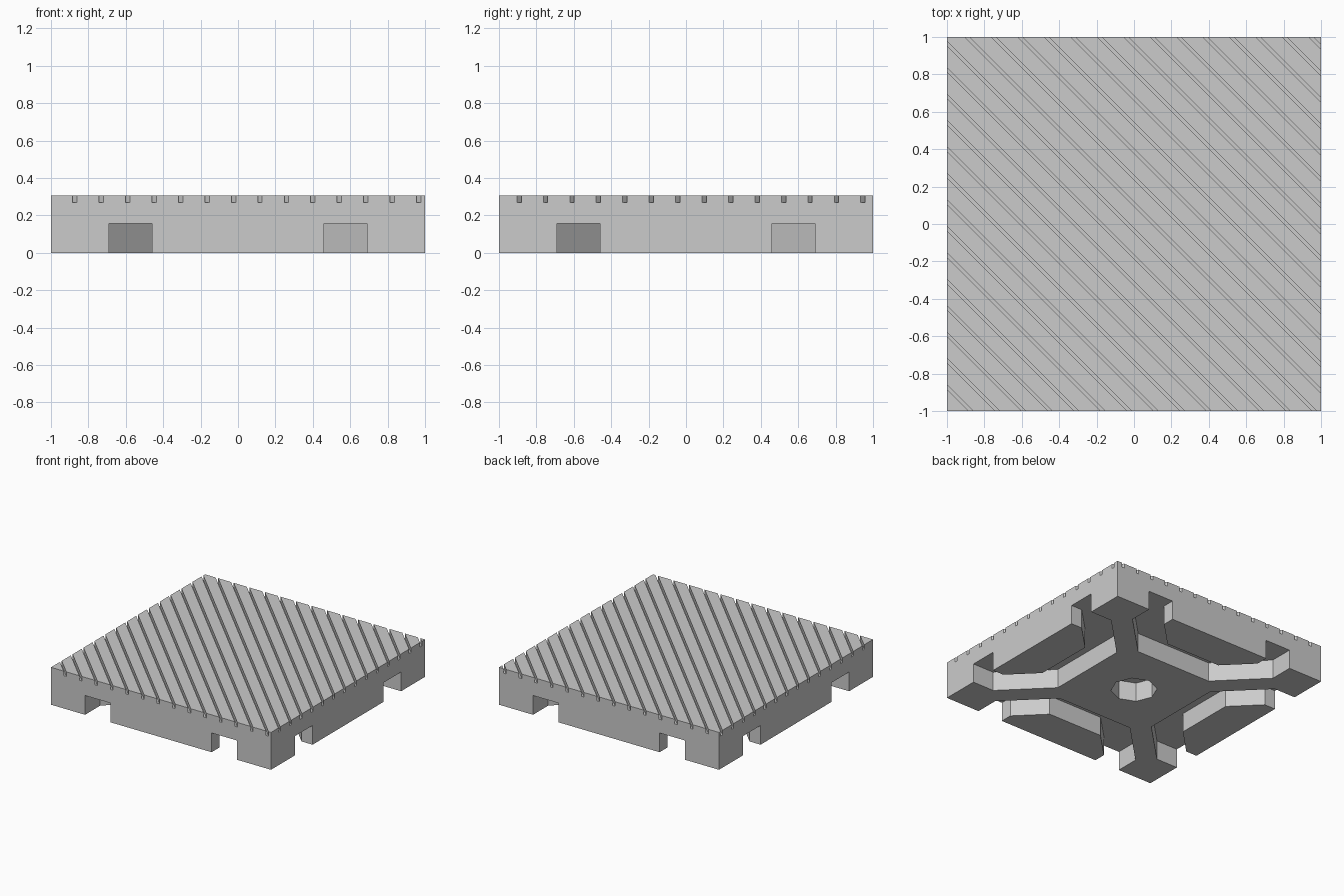
import bpy, bmesh, math
from mathutils import Matrix, Vector

if "Cube" in bpy.data.objects:
    bpy.data.objects.remove(bpy.data.objects["Cube"], do_unlink=True)

HEIGHT, CHANNEL_TOP, GROOVE_FLOOR = 0.307, 0.158, 0.27

grey = bpy.data.materials.new("plain grey")
grey.use_nodes = True
grey.diffuse_color = (0.6, 0.6, 0.6, 1)
grey.node_tree.nodes["Principled BSDF"].inputs["Base Color"].default_value = grey.diffuse_color


def add_prism(bm, outline, bottom, top, turn=0.0):
    """Extrude an outline upward, turned about the z axis."""
    rot = Matrix.Rotation(turn, 3, "Z")
    face = bm.faces.new([bm.verts.new(rot @ Vector((x, y, bottom))) for x, y in outline])
    geom = bmesh.ops.extrude_face_region(bm, geom=[face])["geom"]
    moved = [v for v in geom if isinstance(v, bmesh.types.BMVert)]
    bmesh.ops.translate(bm, verts=moved, vec=(0, 0, top - bottom))


def make_object(name, bm):
    bmesh.ops.recalc_face_normals(bm, faces=bm.faces)
    mesh = bpy.data.meshes.new(name)
    bm.to_mesh(mesh)
    bm.free()
    mesh.materials.append(grey)
    obj = bpy.data.objects.new(name, mesh)
    bpy.context.collection.objects.link(obj)
    return obj


# solid slab
bm = bmesh.new()
add_prism(bm, [(-1, -1), (1, -1), (1, 1), (-1, 1)], 0, HEIGHT)
slab = make_object("grooved_platform", bm)

# underside channels: one U-shaped outline per side, leaving edge bars and spokes
half = [(1.1, 0.46), (0.9, 0.46), (0.69, 0.25)]
inner = [(0.46, 0.345), (0.805, 0.69), (1.1, 0.69)]
mirrored = [(x, -y) for x, y in half[::-1]] + [(x, -y) for x, y in inner[::-1]]
channel = half + mirrored + inner
bm = bmesh.new()
for i in range(4):
    add_prism(bm, channel, -0.1, CHANNEL_TOP, i * math.pi / 2)

# octagonal socket in the middle of the underside
octagon = [(0.175 * math.cos(i * math.pi / 4), 0.175 * math.sin(i * math.pi / 4)) for i in range(8)]
add_prism(bm, octagon, -0.1, CHANNEL_TOP)

# diagonal grooves across the top
for k in range(28):
    d = (-1.872 + k * 0.1414) / math.sqrt(2)
    w = 0.0083
    strip = [(d - w, -2), (d + w, -2), (d + w, 2), (d - w, 2)]
    add_prism(bm, strip, GROOVE_FLOOR, HEIGHT + 0.1, math.pi / 4)
cutter = make_object("recess_cutter", bm)
cutter.hide_render = True

# carve the recesses and drop the cutter
cut = slab.modifiers.new("recesses", "BOOLEAN")
cut.operation = "DIFFERENCE"
cut.solver = "EXACT"
cut.object = cutter
bpy.context.view_layer.objects.active = slab
bpy.ops.object.modifier_apply(modifier=cut.name)
bpy.data.objects.remove(cutter, do_unlink=True)
